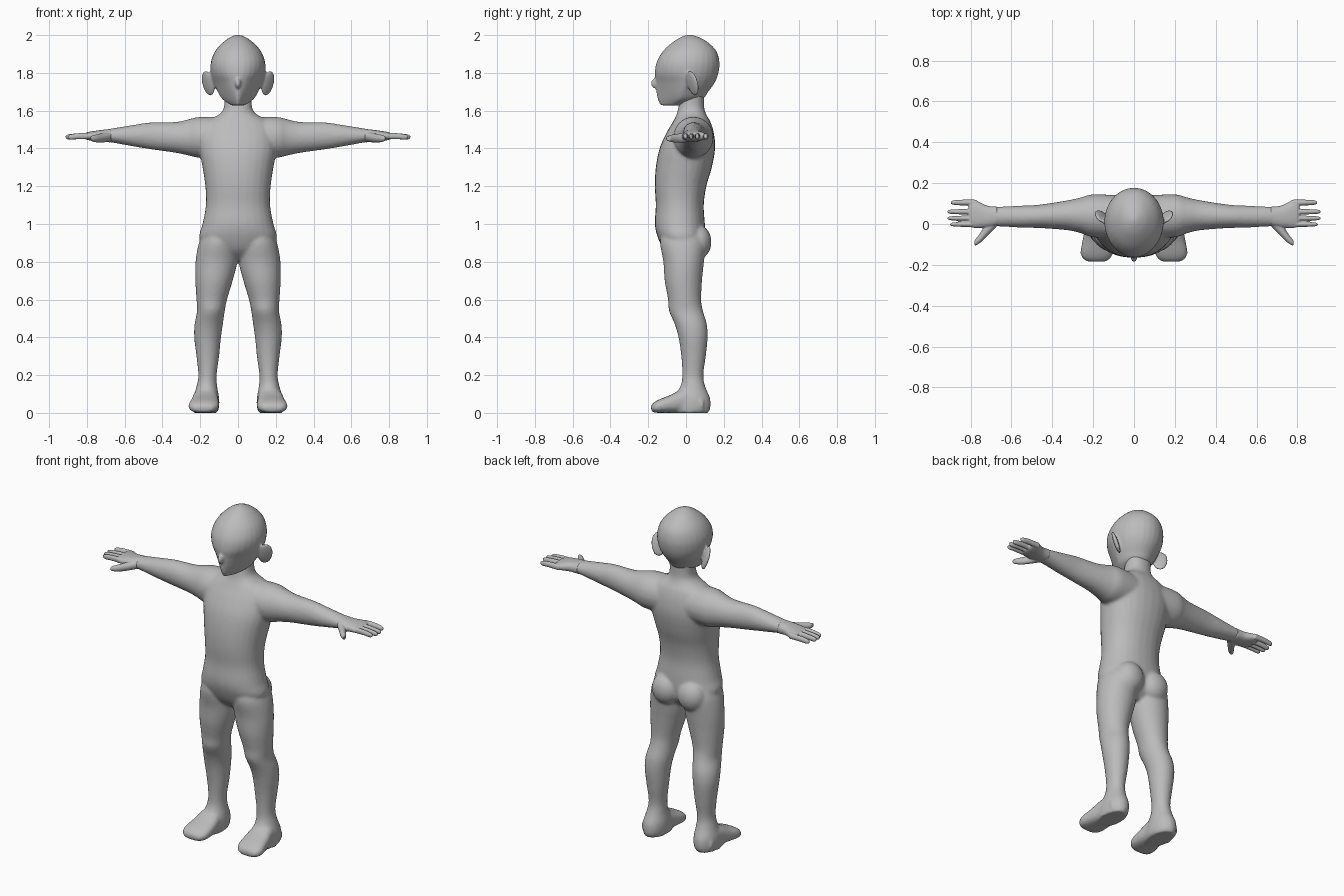
import bpy, bmesh, math
from mathutils import Matrix, Euler, Vector

skin = bpy.data.materials.new("grey_clay")
skin.diffuse_color = (0.5, 0.5, 0.5, 1)
N = 28      # points around a section
STEPS = 4   # rings between two sections


def spline(secs):
    """Catmull-Rom interpolation between the given sections."""
    out = []
    for i in range(len(secs) - 1):
        p0, p1 = secs[max(i - 1, 0)], secs[i]
        p2, p3 = secs[i + 1], secs[min(i + 2, len(secs) - 1)]
        for k in range(STEPS):
            t = k / STEPS
            out.append([0.5 * (2 * b + (c - a) * t + (2 * a - 5 * b + 4 * c - d) * t * t
                               + (3 * b - a - 3 * c + d) * t ** 3)
                        for a, b, c, d in zip(p0, p1, p2, p3)])
    return out + [list(secs[-1])]


def loft(bm, axis, secs, side=1, power=2.0):
    """Sections are (position, u0, u1, v0, v1[, front taper]) across the axis."""
    rings = []
    for s in spline(secs):
        w, u0, u1, v0, v1 = s[:5]
        taper = s[5] if len(s) > 5 else 0
        ring = []
        for i in range(N):
            a = 2 * math.pi * i / N
            c, d = math.cos(a), math.sin(a)
            c = math.copysign(abs(c) ** (2 / power), c)
            d = math.copysign(abs(d) ** (2 / power), d)
            u = (u0 + u1) / 2 + (u1 - u0) / 2 * c * (1 - taper * max(0, -d))
            v = (v0 + v1) / 2 + (v1 - v0) / 2 * d
            x, y, z = {"x": (w, u, v), "y": (u, w, v), "z": (u, v, w)}[axis]
            ring.append(bm.verts.new((side * x, y, z)))
        rings.append(ring)
    for a, b in zip(rings, rings[1:]):
        for i in range(N):
            j = (i + 1) % N
            bm.faces.new((a[i], a[j], b[j], b[i]))
    bm.faces.new(rings[0])
    bm.faces.new(rings[-1])


def ball(bm, loc, radii, rot=(0, 0, 0), side=1):
    m = Matrix.LocRotScale(Vector(loc), Euler([math.radians(r) for r in rot]), Vector(radii))
    if side < 0:
        m = Matrix.Diagonal((-1, 1, 1, 1)) @ m
    bmesh.ops.create_uvsphere(bm, u_segments=24, v_segments=14, radius=1, matrix=m)


def fuse(name, bm, voxel, smooth):
    """Blend overlapping shapes into one smooth skin."""
    bmesh.ops.recalc_face_normals(bm, faces=bm.faces[:])
    me = bpy.data.meshes.new(name)
    bm.to_mesh(me)
    bm.free()
    me.materials.append(skin)
    ob = bpy.data.objects.new(name, me)
    bpy.context.collection.objects.link(ob)
    r = ob.modifiers.new("blend", "REMESH")
    r.mode, r.voxel_size, r.use_smooth_shade = "VOXEL", voxel, True
    s = ob.modifiers.new("soften", "SMOOTH")
    s.factor, s.iterations = 0.5, smooth


def mirrored(z, w, *rest):
    return (z, -w, w, *rest)


# Body: torso and neck
body = bmesh.new()
loft(body, "z", [mirrored(*s) for s in (
    (.81, .06, -.06, .04), (.86, .17, -.115, .085), (.93, .205, -.15, .10),
    (1.0, .188, -.165, .10), (1.1, .17, -.16, .094), (1.2, .173, -.165, .108),
    (1.3, .188, -.16, .137), (1.4, .205, -.14, .154), (1.48, .20, -.105, .148),
    (1.54, .17, -.07, .13), (1.58, .10, -.05, .107), (1.62, .074, -.04, .096),
    (1.70, .074, -.02, .095))], power=2.2)

for side in (1, -1):
    # Arm
    loft(body, "x", [
        (.06, -.07, .14, 1.35, 1.565), (.2, -.065, .145, 1.35, 1.567),
        (.26, -.045, .13, 1.362, 1.555), (.33, -.03, .115, 1.377, 1.54),
        (.46, -.02, .095, 1.395, 1.538), (.55, -.018, .09, 1.41, 1.525),
        (.66, -.012, .085, 1.43, 1.507), (.71, -.012, .085, 1.438, 1.498)], side)
    # Leg
    loft(body, "z", [
        (.98, .03, .17, -.12, .08), (.9, .005, .207, -.137, .105),
        (.8, .004, .225, -.12, .095), (.7, .028, .226, -.113, .085),
        (.6, .058, .22, -.095, .08), (.54, .07, .217, -.09, .09),
        (.47, .08, .23, -.06, .11), (.4, .09, .232, -.04, .115),
        (.3, .1, .22, -.025, .105), (.2, .113, .21, -.02, .092),
        (.14, .11, .22, -.03, .102), (.08, .1, .237, -.07, .127),
        (.03, .1, .24, -.09, .13), (0, .11, .235, -.08, .118)], side)
    # Foot
    loft(body, "y", [
        (.09, .115, .235, 0, .09), (0, .108, .238, 0, .13), (-.08, .1, .252, 0, .096),
        (-.14, .102, .262, 0, .072), (-.17, .118, .25, .002, .055),
        (-.185, .14, .225, .012, .038)], side, 2.6)
    # Buttock
    ball(body, (.085, .065, .905), (.085, .07, .09), side=side)
fuse("body", body, .009, 5)

# Head with jaw, nose and ears
head = bmesh.new()
loft(head, "z", [mirrored(*s) for s in (
    (1.628, .035, -.135, -.01, .6), (1.66, .082, -.15, .085, .6),
    (1.70, .108, -.157, .118, .5), (1.75, .13, -.16, .153, .3),
    (1.80, .144, -.165, .172, .1), (1.86, .143, -.154, .177, 0),
    (1.92, .118, -.118, .158, 0), (1.97, .07, -.06, .105, 0),
    (1.994, .03, -.015, .055, 0), (2.002, .006, .015, .027, 0))])
ball(head, (0, -.16, 1.745), (.016, .026, .028), (-15, 0, 0))
for side in (1, -1):
    ball(head, (.158, .035, 1.745), (.013, .042, .07), (0, 17, -48), side)
fuse("head", head, .007, 4)

# Hands: palm, four fingers and thumb
FINGERS = ((.105, .897, .014), (.06, .912, .013), (.028, .912, .012), (-.002, .9, .012))
for side, name in ((1, "left_hand"), (-1, "right_hand")):
    hand = bmesh.new()
    loft(hand, "x", [
        (.67, -.01, .085, 1.432, 1.504), (.72, -.018, .09, 1.435, 1.498),
        (.77, -.02, .113, 1.44, 1.491), (.80, -.015, .115, 1.446, 1.485),
        (.81, -.005, .1, 1.455, 1.477)], side, 2.3)
    for y, tip, r in FINGERS:
        loft(hand, "x", [
            (.77, y - r, y + r, 1.448, 1.482), (.84, y - r, y + r, 1.449, 1.481),
            (tip - .015, y - r * .8, y + r * .8, 1.447, 1.475),
            (tip, y - r * .4, y + r * .4, 1.454, 1.468)], side)
    loft(hand, "x", [
        (.67, -.01, .05, 1.44, 1.49), (.71, -.05, .025, 1.432, 1.482),
        (.75, -.09, -.04, 1.432, 1.474), (.78, -.108, -.08, 1.44, 1.466)], side)
    fuse(name, hand, .004, 2)
